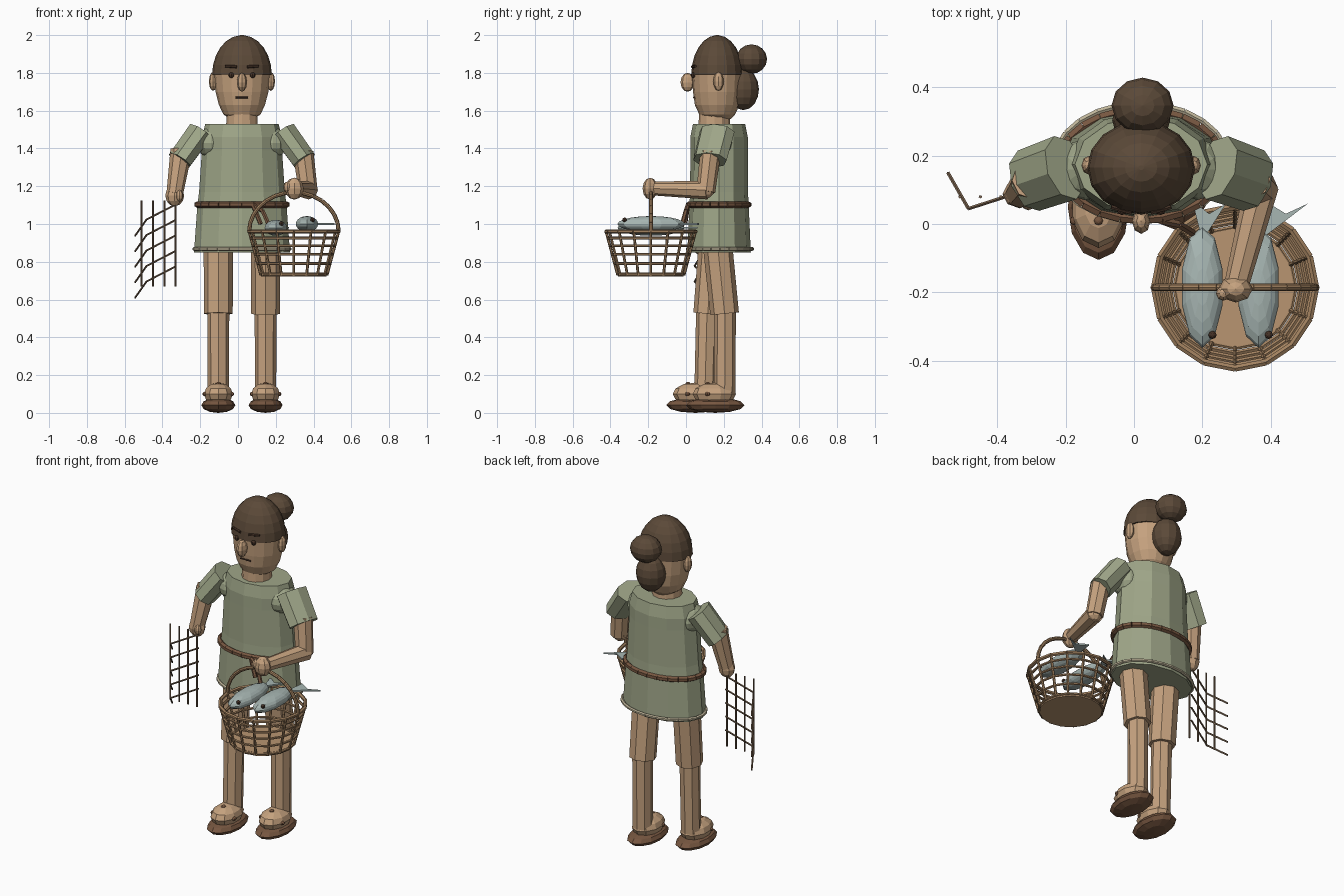
import bpy, bmesh
from math import sin, cos, pi
from mathutils import Vector, Matrix

cube = bpy.data.objects.get("Cube")
if cube:
    bpy.data.objects.remove(cube, do_unlink=True)


def material(name, r, g, b):
    m = bpy.data.materials.new(name)
    m.use_nodes = True
    m.diffuse_color = (r, g, b, 1)
    m.node_tree.nodes["Principled BSDF"].inputs["Base Color"].default_value = (r, g, b, 1)
    return m


SKIN = material("skin", .56, .36, .21)
CLOTH = material("sage cloth", .35, .385, .25)
HAIR = material("dark hair", .105, .067, .04)
LEATHER = material("brown leather", .185, .095, .052)
WICKER = material("wicker", .36, .22, .115)
FLOOR = material("pale wicker", .48, .30, .165)
CORD = material("net cord", .20, .13, .08)
FISH = material("fish skin", .39, .47, .45)
DARK = material("dark detail", .06, .032, .02)
TRIM = material("pale trim", .52, .46, .32)
CX = .021  # body mid line


def finish(bm, name, mat):
    bmesh.ops.recalc_face_normals(bm, faces=bm.faces)
    me = bpy.data.meshes.new(name)
    bm.to_mesh(me)
    bm.free()
    me.materials.append(mat)
    ob = bpy.data.objects.new(name, me)
    bpy.context.collection.objects.link(ob)
    return ob


def ellipsoid(name, centre, size, mat, u=12, v=8):
    bm = bmesh.new()
    bmesh.ops.create_uvsphere(bm, u_segments=u, v_segments=v, radius=1,
                              matrix=Matrix.Translation(centre) @ Matrix.Diagonal((*size, 1)))
    return finish(bm, name, mat)


def segment(bm, a, b, r1, r2, sides, wide=1):
    a, b = Vector(a), Vector(b)
    turn = (b - a).to_track_quat('Z', 'Y').to_matrix().to_4x4()
    bmesh.ops.create_cone(bm, cap_ends=True, segments=sides, radius1=r1, radius2=r2,
                          depth=(b - a).length,
                          matrix=Matrix.Translation((a + b) / 2) @ turn
                          @ Matrix.Diagonal((wide, 1, 1, 1)))


def limb(name, a, b, r1, r2, mat, sides=8, wide=1):
    bm = bmesh.new()
    segment(bm, a, b, r1, r2, sides, wide)
    return finish(bm, name, mat)


def rods(name, paths, r, mat, sides=6):
    bm = bmesh.new()
    for path in paths:
        for a, b in zip(path, path[1:]):
            segment(bm, a, b, r, r, sides)
    return finish(bm, name, mat)


def loft(name, x, y, rings, mat, sides=12):
    """Stack of ellipses given as (z, x radius, y radius)."""
    bm = bmesh.new()
    rows = [[bm.verts.new((x + rx * cos(2 * pi * i / sides),
                           y + ry * sin(2 * pi * i / sides), z))
             for i in range(sides)] for z, rx, ry in rings]
    for lo, hi in zip(rows, rows[1:]):
        for i in range(sides):
            j = (i + 1) % sides
            bm.faces.new((lo[i], lo[j], hi[j], hi[i]))
    bm.faces.new(rows[0])
    bm.faces.new(rows[-1])
    return finish(bm, name, mat)


def circle(x, y, z, rx, ry, n=16):
    return [(x + rx * cos(2 * pi * i / n), y + ry * sin(2 * pi * i / n), z)
            for i in range(n + 1)]


# Head and hair
loft("head", CX, .165, [(1.555, .06, .07), (1.58, .098, .095), (1.63, .122, .118),
                        (1.70, .14, .128), (1.80, .15, .134)], SKIN, 16)
loft("hair_cap", CX, .165, [(1.79 + .21 * sin(t), .158 * cos(t), .137 * cos(t))
                            for t in [pi / 2 * k / 6.2 for k in range(7)]], HAIR, 16)
ellipsoid("top_bun", (.025, .347, 1.873), (.091, .082, .078), HAIR)
ellipsoid("nape_bun", (CX, .304, 1.713), (.085, .082, .11), HAIR)
limb("neck", (CX, .15, 1.50), (CX, .15, 1.60), .085, .08, SKIN, 12)
ellipsoid("nose", (CX, .008, 1.75), (.027, .037, .05), SKIN, 8, 6)
limb("mouth", (CX - .033, .042, 1.67), (CX + .033, .042, 1.67), .005, .005, DARK, 6)
for s, side in ((-1, "right"), (1, "left")):
    ellipsoid(side + "_ear", (CX + s * .153, .172, 1.755), (.022, .028, .05), SKIN, 8, 6)
    ellipsoid(side + "_eye", (CX + s * .056, .04, 1.788), (.015, .014, .015), DARK, 8, 6)
    limb(side + "_eyebrow", (CX + s * .028, .034, 1.832), (CX + s * .088, .05, 1.836),
         .008, .007, DARK, 6)

# Tunic, hem and belt
loft("tunic", CX, .175, [(.85, .254, .168), (1.10, .236, .157), (1.17, .227, .153),
                         (1.39, .212, .152), (1.46, .212, .152), (1.53, .194, .138)], CLOTH)
rods("hem", [circle(CX, .18, .868, .254, .172, 24)], .010, TRIM)
rods("belt", [circle(CX, .173, 1.103, .238, .158, 24)], .017, LEATHER)
rods("belt_tails", [[(.08, .01, 1.10), (.13, .0, 1.07), (.17, -.025, .98)],
                    [(.08, .01, 1.10), (.12, -.005, 1.0)]], .012, LEATHER)

# Sleeves, legs and sandals; the right foot steps forward
for s, side, step in ((-1, "right", 0), (1, "left", .105)):
    x = CX + s * .125
    ellipsoid(side + "_shoulder", (CX + s * .165, .16, 1.43), (.075, .09, .08), CLOTH)
    limb(side + "_sleeve", (CX + s * .222, .165, 1.488), (CX + s * .33, .127, 1.338),
         .069, .066, CLOTH, 8, 1.42)
    limb(side + "_thigh", (x, .145 + step * .2, .90), (x, .115 + step * .85, .525),
         .078, .076, SKIN)
    limb(side + "_shin", (x, .112 + step * .9, .56), (x, .10 + step, .10), .058, .056, SKIN)
    ellipsoid(side + "_foot", (x, .045 + step, .10), (.08, .115, .06), SKIN, 10, 6)
    ellipsoid(side + "_sole", (x, .05 + step, .041), (.09, .155, .041), LEATHER, 12, 6)
    for k, (dx, dy, z) in enumerate(((0, .01, .152), (-.07, .01, .10), (.07, .01, .10))):
        ellipsoid(side + "_sandal_stud_" + str(k), (x + dx, dy + step, z),
                  (.014, .014, .012), LEATHER, 8, 6)

# Right arm hanging with the net
limb("right_forearm", (-.30, .13, 1.39), (-.335, .09, 1.16), .058, .044, SKIN)
ellipsoid("right_hand", (-.335, .088, 1.15), (.05, .042, .056), SKIN, 8, 6)
ellipsoid("right_thumb", (-.31, .06, 1.15), (.02, .02, .03), SKIN, 8, 6)

# Left arm bent forward to carry the basket
limb("left_upper_arm", (.345, .13, 1.38), (.372, .105, 1.17), .055, .05, SKIN)
ellipsoid("left_elbow", (.372, .105, 1.18), (.045, .045, .045), SKIN, 8, 6)
limb("left_forearm", (.375, .115, 1.18), (.30, -.18, 1.188), .05, .036, SKIN)
ellipsoid("left_hand", (.298, -.19, 1.187), (.05, .04, .058), SKIN, 8, 6)
ellipsoid("left_thumb", (.262, -.203, 1.195), (.022, .022, .03), SKIN, 8, 6)

# Net: straight cords crossed by folded ones
uprights = [[(x, .08, .67), (x, .08, 1.125)] for x in (-.51, -.45, -.39, -.33)]
folds = [[(-.33, .095, z), (-.485, .045, z - .08), (-.545, .15, z - .165)]
         for z in [.775 + .082 * k for k in range(5)]]
rods("net", uprights + folds, .0052, CORD, 5)

# Basket
BX, BY, LOW, RIM = .296, -.186, .728, .96


def basket_radius(z):
    return .175 + .062 * (z - LOW) / (RIM - LOW)


hoops = [circle(BX, BY, z, basket_radius(z), basket_radius(z))
         for z in (.735, .79, .84, .885, .925)]
stakes = [[(BX + basket_radius(z) * cos(a), BY + basket_radius(z) * sin(a), z)
           for z in (LOW, RIM)] for a in [2 * pi * i / 16 for i in range(16)]]
rods("basket_hoops", hoops, .0075, WICKER)
rods("basket_stakes", stakes, .0075, WICKER)
rods("basket_rim", [circle(BX, BY, RIM, .237, .237)], .011, WICKER)
limb("basket_floor", (BX, BY, .722), (BX, BY, .742), .173, .173, FLOOR, 16)
rods("basket_handle", [[(BX + .237 * cos(pi * i / 14), BY, RIM + .208 * sin(pi * i / 14))
                        for i in range(15)]], .011, WICKER, 8)

# Fish with forked flat tails
for name, x, z, lean, spread in (("inner_fish", .20, .98, .02, .05),
                                 ("outer_fish", .365, 1.0, .08, .065)):
    ellipsoid(name, (x, -.185, z), (.062, .178, .042), FISH, 10, 10)
    ellipsoid(name + "_eye", (x + .03, -.325, z + .022), (.012, .012, .012), DARK, 8, 6)
    bm = bmesh.new()
    outline = ((x, -.05), (x + lean + spread, .06), (x + lean, .03), (x + lean - spread, .07))
    base, outer, notch, inner = [bm.verts.new((px, py, z + .005)) for px, py in outline]
    bm.faces.new((base, outer, notch))
    bm.faces.new((base, notch, inner))
    tail = finish(bm, name + "_tail", FISH)
    tail.modifiers.new("thickness", 'SOLIDIFY').thickness = .009
